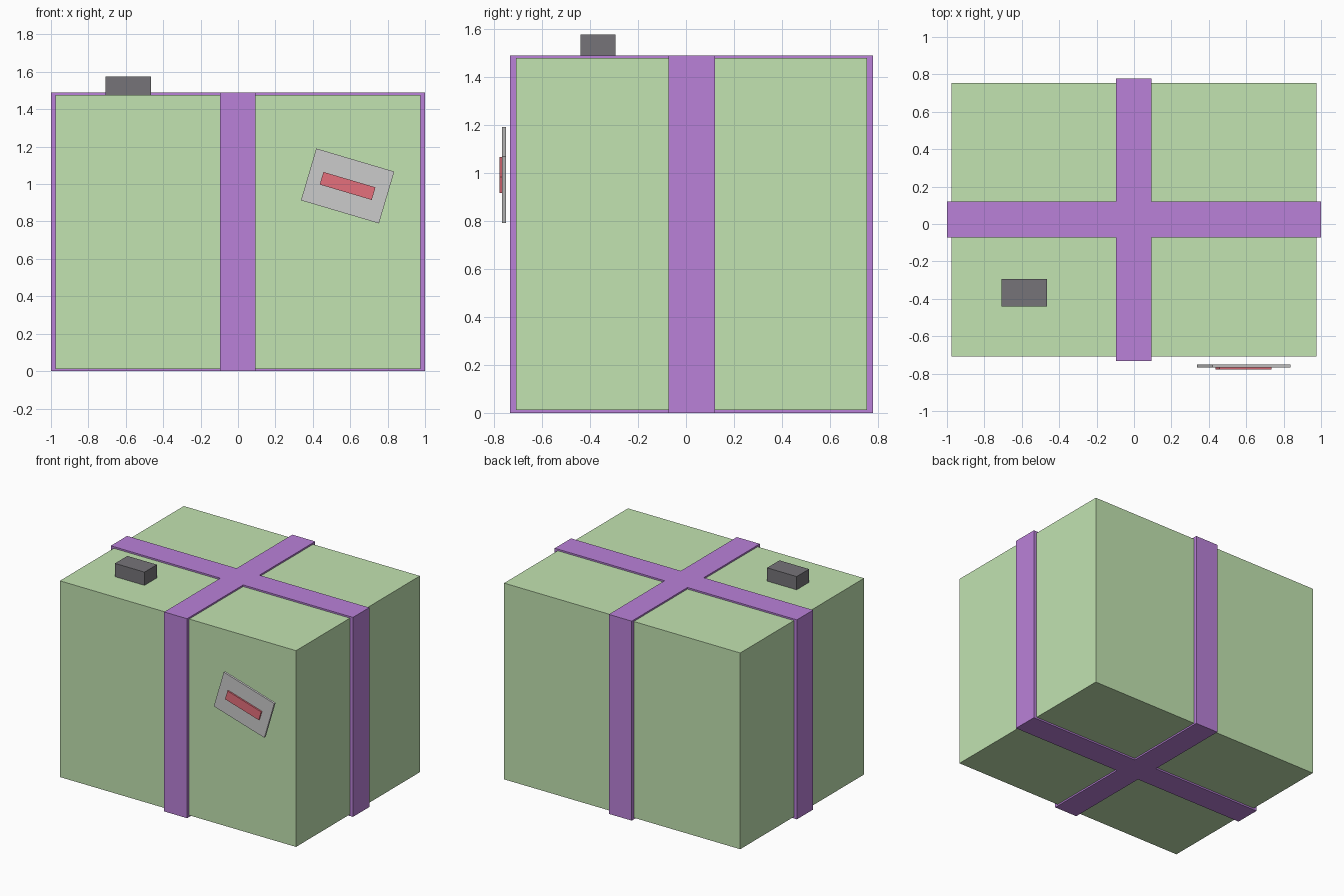
import bpy, math

if "Cube" in bpy.data.objects:
    bpy.data.objects.remove(bpy.data.objects["Cube"])


def material(name, rgb):
    m = bpy.data.materials.new(name)
    m.diffuse_color = (*rgb, 1)
    m.use_nodes = True
    m.node_tree.nodes["Principled BSDF"].inputs["Base Color"].default_value = m.diffuse_color
    return m


def box(name, lo, hi, mat=None, tilt=0):
    """Box between two corners, optionally turned about y through its centre."""
    mid = [(a + b) / 2 for a, b in zip(lo, hi)]
    bpy.ops.mesh.primitive_cube_add(size=1, location=mid, rotation=(0, tilt, 0))
    ob = bpy.context.object
    ob.name = name
    ob.scale = [b - a for a, b in zip(lo, hi)]
    bpy.ops.object.transform_apply(location=False, rotation=False, scale=True)
    if mat:
        ob.data.materials.append(mat)
    return ob


green = material("green", (0.54, 0.77, 0.44))
purple = material("purple", (0.49, 0.22, 0.69))
red = material("red", (0.78, 0.16, 0.2))
black = material("black", (0.18, 0.175, 0.19))

# Parcel body
box("parcel", (-0.975, -0.708, 0.012), (0.975, 0.753, 1.477), green)

# Two crossing ribbons standing slightly proud of every face
box("ribbon_across", (-1, -0.072, 0), (1, 0.12, 1.489), purple)
box("ribbon_lengthwise", (-0.096, -0.733, 0), (0.093, 0.778, 1.489), purple)

# Small block on the lid
box("top_block", (-0.708, -0.44, 1.477), (-0.464, -0.294, 1.576), black)

# Tilted label with a red bar, held just off the front
x, z, tilt = 0.586, 0.99, math.radians(16.5)
for name, w, h, y0, y1, mat in (("label", 0.435, 0.289, -0.766, -0.75, None),
                                ("label_bar", 0.29, 0.07, -0.777, -0.766, red)):
    box(name, (x - w / 2, y0, z - h / 2), (x + w / 2, y1, z + h / 2), mat, tilt)
